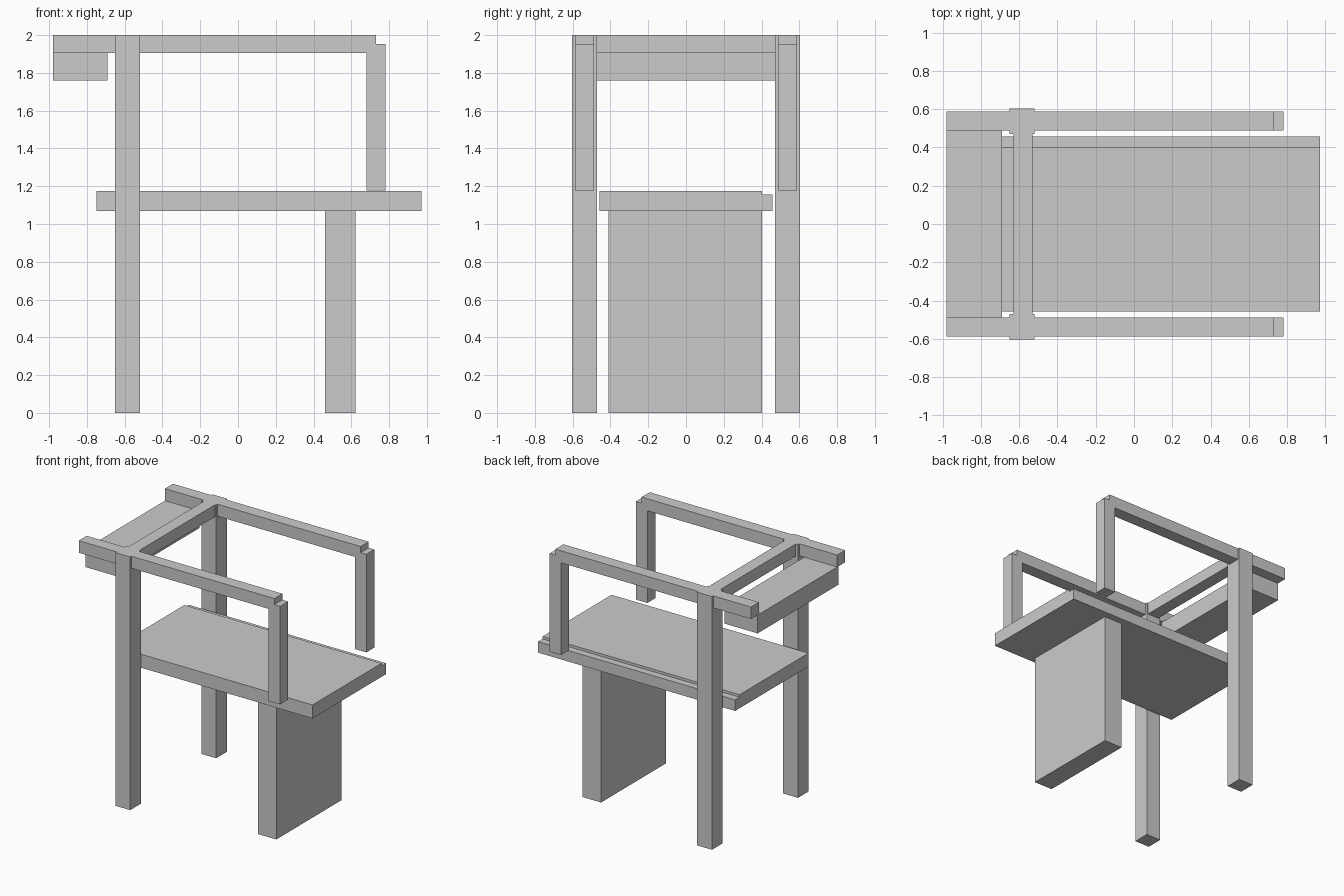
import bpy

if "Cube" in bpy.data.objects:
    bpy.data.objects.remove(bpy.data.objects["Cube"])


def prism(name, profile, axis, lo, hi):
    """Extrude a closed 2D profile along 'x' (profile y,z) or 'y' (profile x,z)."""
    n = len(profile)
    if axis == 'x':
        place = lambda p, t: (t, p[0], p[1])
    else:
        place = lambda p, t: (p[0], t, p[1])
    verts = [place(p, t) for t in (lo, hi) for p in profile]
    faces = [tuple(reversed(range(n))), tuple(range(n, 2 * n))]
    faces += [(i, (i + 1) % n, n + (i + 1) % n, n + i) for i in range(n)]
    if axis == 'y':
        faces = [f[::-1] for f in faces]
    mesh = bpy.data.meshes.new(name)
    mesh.from_pydata(verts, [], faces)
    obj = bpy.data.objects.new(name, mesh)
    bpy.context.collection.objects.link(obj)
    return obj


def box(name, x, y, z):
    return prism(name, [(x[0], z[0]), (x[1], z[0]), (x[1], z[1]), (x[0], z[1])],
                 'y', y[0], y[1])


# Both sides: rear post, arm rail with its lapped front upright
for side, s in (("left", 1), ("right", -1)):
    span = lambda a, b: tuple(sorted((s * a, s * b)))
    box(f"rear_post_{side}", (-0.65, -0.52), span(0.47, 0.603), (0, 2.0))
    arm = [(-0.98, 1.905), (0.68, 1.905), (0.68, 1.177), (0.78, 1.177),
           (0.78, 1.952), (0.73, 1.952), (0.73, 2.0), (-0.98, 2.0)]
    prism(f"arm_frame_{side}", arm, 'y', *span(0.488, 0.588))

# Cross bar between the rear posts
box("cross_bar", (-0.63, -0.53), (-0.48, 0.48), (1.905, 2.0))

# Back block hanging under the rail ends
box("back_block", (-0.98, -0.69), (-0.505, 0.505), (1.76, 1.905))

# Seat slab with a shallow rebate along one edge
seat = [(-0.458, 1.068), (0.458, 1.068), (0.458, 1.155), (0.402, 1.155),
        (0.402, 1.175), (-0.458, 1.175)]
prism("seat", seat, 'x', -0.75, 0.972)

# Wide front panel leg
box("front_panel_leg", (0.46, 0.622), (-0.41, 0.403), (0, 1.069))
